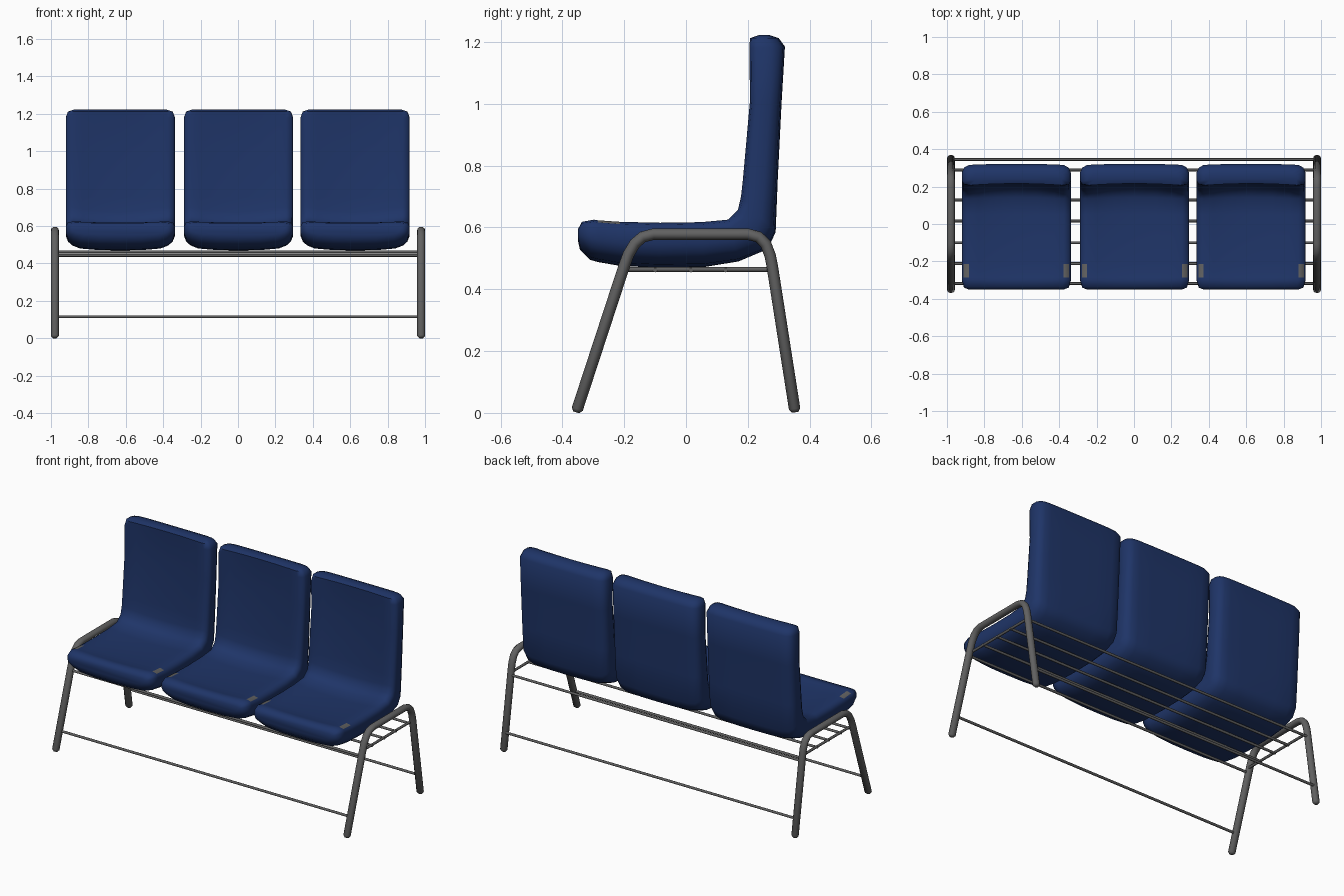
import bpy, bmesh, math
from mathutils import Vector

cube = bpy.data.objects.get("Cube")
if cube:
    bpy.data.objects.remove(cube, do_unlink=True)


def material(name, rgb):
    m = bpy.data.materials.new(name)
    m.use_nodes = True
    m.diffuse_color = (*rgb, 1)
    m.node_tree.nodes["Principled BSDF"].inputs["Base Color"].default_value = (*rgb, 1)
    return m


BLUE = material("navy_upholstery", (0.0135, 0.035, 0.138))
GREY = material("grey_metal", (0.12, 0.12, 0.12))


def finish(name, bm, mats):
    bmesh.ops.recalc_face_normals(bm, faces=bm.faces)
    me = bpy.data.meshes.new(name)
    bm.to_mesh(me)
    bm.free()
    for m in mats:
        me.materials.append(m)
    ob = bpy.data.objects.new(name, me)
    bpy.context.collection.objects.link(ob)
    bpy.ops.object.select_all(action='DESELECT')
    ob.select_set(True)
    bpy.context.view_layer.objects.active = ob
    bpy.ops.object.shade_smooth_by_angle(angle=math.radians(60))


def loft(bm, rings):
    """Bridge closed rings of points and cap both ends; returns faces by row."""
    rows = [[bm.verts.new(p) for p in ring] for ring in rings]
    n = len(rows[0])
    faces = [[bm.faces.new((a[i], a[(i + 1) % n], b[(i + 1) % n], b[i]))
              for i in range(n)] for a, b in zip(rows, rows[1:])]
    bm.faces.new(rows[0])
    bm.faces.new(rows[-1])
    return faces


def tube(name, path, r_side, r_up, sides, round_ends=False):
    """Oval tube along a path in a plane of constant x, or along x."""
    pts = [Vector(p) for p in path]
    scale = [1] * len(pts)
    if round_ends:
        for end, inner in ((0, 1), (-1, -2)):
            d = (pts[inner] - pts[end]).normalized() * r_up * 0.6
            at = 1 if end == 0 else len(pts) - 1
            pts.insert(at, pts[end] + d)
            scale.insert(at, 1)
            scale[end] = 0.55
    rings = []
    for i, p in enumerate(pts):
        a, b = pts[max(i - 1, 0)], pts[min(i + 1, len(pts) - 1)]
        t = ((p - a).normalized() + (b - p).normalized()).normalized()
        side = Vector((0, 1, 0)) if abs(t.x) > 0.9 else Vector((1, 0, 0))
        up = t.cross(side)
        rings.append([p + scale[i] * (side * r_side * math.cos(k * math.tau / sides)
                                      + up * r_up * math.sin(k * math.tau / sides))
                      for k in range(sides)])
    bm = bmesh.new()
    loft(bm, rings)
    finish(name, bm, [GREY])


# Seat shell rows: half width, sitting side (y, z), underside (y, z),
# hollow of the sitting side, and blend from cushion to backrest section
SPINE = [
    (.257, -.349, .595, -.349, .555, 0, 0),
    (.28, -.337, .618, -.343, .527, .02, 0),
    (.291, -.298, .625, -.31, .495, .05, 0),
    (.291, -.285, .623, -.285, .488, .06, 0),
    (.291, -.213, .618, -.21, .475, .08, 0),
    (.291, -.084, .615, -.09, .47, .1, 0),
    (.291, .05, .617, .06, .472, .13, 0),
    (.291, .136, .625, .17, .49, .18, .2),
    (.291, .168, .657, .265, .53, .22, .5),
    (.291, .178, .70, .29, .585, .22, .8),
    (.291, .184, .754, .297, .76, .22, 1),
    (.291, .207, 1.01, .309, 1.0, .17, 1),
    (.291, .205, 1.18, .32, 1.185, .12, 1),
    (.28, .207, 1.212, .30, 1.212, .1, 1),
    (.25, .235, 1.222, .27, 1.222, 0, 1),
]
# Half cross-section, sitting side: fraction of width, share of the hollow
FRONT = [(0, 1), (.4, .8), (.7, .35), (.87, 0)]
# Rounded edge and underside: fraction of width, depth on cushion, on backrest
REAR = [(.97, .05, .06), (1, .2, .22), (1, .48, .62), (.96, .68, .84), (.88, .82, .95),
        (.74, .93, .99), (.4, .99, 1), (0, 1, 1)]
TAB = len(FRONT) - 1


def section(hollow, blend):
    half = [(u, k * hollow) for u, k in FRONT]
    half += [(u, a + (b - a) * blend) for u, a, b in REAR]
    return half + [(-u, v) for u, v in half[-2:0:-1]]


def seat(name, cx):
    bm = bmesh.new()
    rings = [[(cx + u * w, y0 + (y1 - y0) * v, z0 + (z1 - z0) * v)
              for u, v in section(hollow, blend)]
             for w, y0, z0, y1, z1, hollow, blend in SPINE]
    faces = loft(bm, rings)
    # Grey tabs on the front corners of the cushion
    for i in (TAB, -1 - TAB):
        faces[3][i].material_index = 1
    finish(name, bm, [BLUE, GREY])


for name, cx in (("right_seat", -.629), ("middle_seat", .003), ("left_seat", .626)):
    seat(name, cx)

# Bent tube end frames, each with a bar across
ARCH = [(-.355, .002), (-.20, .475), (-.186, .513), (-.165, .548), (-.14, .569),
        (-.105, .578), (.20, .578), (.235, .569), (.258, .546), (.272, .51),
        (.279, .475), (.353, .002)]
for side, sx in (("right", -1), ("left", 1)):
    tube(side + "_end_frame", [(sx * .979, y, z) for y, z in ARCH], .021, .0185, 12, True)
    tube(side + "_cross_bar", [(sx * .968, -.205, .464), (sx * .968, .28, .464)],
         .0075, .0075, 8)

# Long rods: low stretchers, outer support rods and inner slats
RODS = {"front_stretcher": (-.318, .115), "back_stretcher": (.345, .115),
        "front_support_rod": (-.212, .443), "back_support_rod": (.289, .443),
        "front_slat": (-.10, .462), "middle_slat": (.016, .462), "back_slat": (.128, .462)}
for name, (y, z) in RODS.items():
    tube(name, [(-.975, y, z), (.975, y, z)], .0075, .0075, 8)
